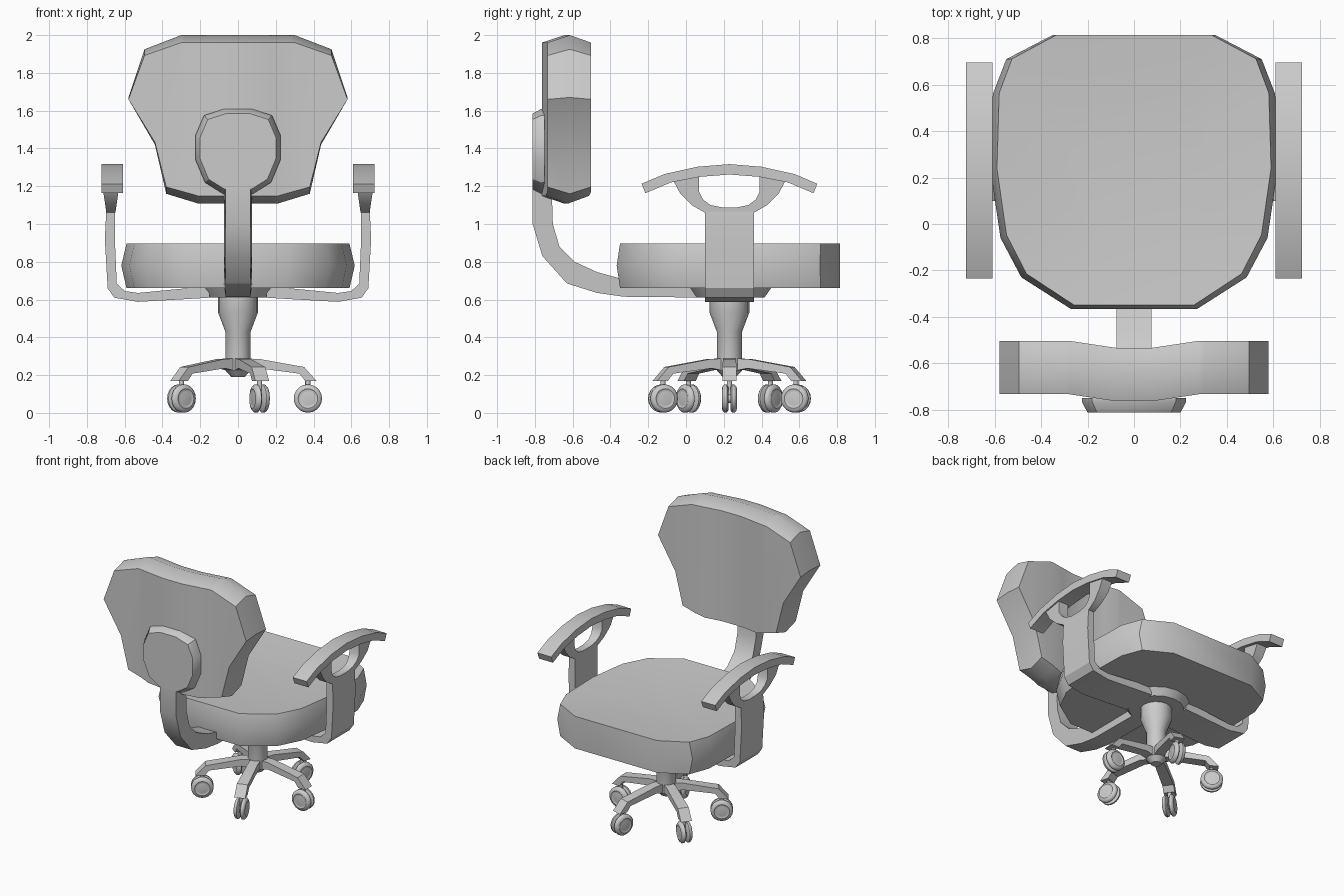
import bpy, bmesh
from math import sin, cos, pi, radians
from mathutils import Matrix

if "Cube" in bpy.data.objects:
    bpy.data.objects.remove(bpy.data.objects["Cube"])

HUB_Y = 0.23


def loft(bm, rings):
    """Skin closed rings of equal length and cap both ends."""
    vs = [[bm.verts.new(p) for p in r] for r in rings]
    n = len(rings[0])
    for a, b in zip(vs, vs[1:]):
        for i in range(n):
            j = (i + 1) % n
            bm.faces.new((a[i], a[j], b[j], b[i]))
    bm.faces.new(vs[0])
    bm.faces.new(vs[-1])
    return [v for r in vs for v in r]


def lathe(bm, profile, n, axis='z'):
    """Profile of (radius, height) turned about z or y."""
    rings = []
    for r, h in profile:
        c = [(r * cos(2 * pi * i / n), r * sin(2 * pi * i / n)) for i in range(n)]
        rings.append([(a, b, h) if axis == 'z' else (a, h, b) for a, b in c])
    return loft(bm, rings)


def finish(name, bm, mirror=False, angle=30):
    bmesh.ops.recalc_face_normals(bm, faces=bm.faces)
    me = bpy.data.meshes.new(name)
    bm.to_mesh(me)
    bm.free()
    ob = bpy.data.objects.new(name, me)
    bpy.context.collection.objects.link(ob)
    bpy.ops.object.select_all(action='DESELECT')
    ob.select_set(True)
    bpy.context.view_layer.objects.active = ob
    bpy.ops.object.shade_smooth_by_angle(angle=radians(angle))
    if mirror:
        m = ob.modifiers.new("Mirror", 'MIRROR')
        m.use_mirror_merge = False
    return ob


def sym(half):
    """Full outline from its right half."""
    return half + [(-x, y) for x, y in reversed(half)]


def side_prism(bm, prof, x0, x1):
    return loft(bm, [[(x, y, z) for y, z in prof] for x in (x0, x1)])


# seat cushion, widest at mid height, top slightly dished
seat = sym([(0.35, 0.814), (0.55, 0.71), (0.608, 0.56), (0.618, 0.23),
            (0.575, -0.06), (0.485, -0.23), (0.27, -0.367)])
bm = bmesh.new()
loft(bm, [[(x * s, c + (y - c) * t, z) for x, y in seat]
          for z, s, t, c in ((0.66, 0.955, 0.985, 0.814), (0.78, 1, 1, 0.814),
                             (0.896, 0.955, 0.985, 0.814), (0.872, 0.5, 0.5, 0.23))])
finish("seat", bm, angle=38)

# backrest, gently bowed backwards in the middle
back = sym([(0.30, 2.0), (0.495, 1.925), (0.58, 1.67), (0.44, 1.42),
            (0.38, 1.16), (0.21, 1.108)])
bm = bmesh.new()
loft(bm, [[(x, y, 1.56 + (z - 1.56) * s) for x, z in back]
          for y, s in ((-0.733, 0.91), (-0.615, 1), (-0.503, 0.91))])
for x in (-0.28, -0.18, -0.08, 0.08, 0.18, 0.28):
    bmesh.ops.bisect_plane(bm, geom=bm.verts[:] + bm.edges[:] + bm.faces[:],
                           plane_co=(x, 0, 0), plane_no=(1, 0, 0))
for v in bm.verts:
    v.co.y -= 0.03 * min(1, max(0, (0.28 - abs(v.co.x)) / 0.2))
finish("backrest", bm, angle=42)

# rounded plate behind the backrest
plate = sym([(0.07, 1.61), (0.18, 1.575), (0.225, 1.47), (0.225, 1.34),
             (0.175, 1.22), (0.08, 1.16)])
bm = bmesh.new()
loft(bm, [[(x * s, y, 1.38 + (z - 1.38) * s) for x, z in plate]
          for y, s in ((-0.75, 1), (-0.765, 1), (-0.812, 0.89))])
finish("back_plate", bm)

# curved stem from the plate to below the seat, narrower on its outer side
outer = [(-0.812, 1.21), (-0.812, 1.0), (-0.76, 0.83), (-0.63, 0.685), (-0.47, 0.635),
         (-0.33, 0.615), (0.15, 0.61)]
inner = [(0.15, 0.66), (-0.34, 0.69), (-0.36, 0.715), (-0.47, 0.745), (-0.59, 0.80),
         (-0.67, 0.88), (-0.705, 1.0), (-0.71, 1.16), (-0.75, 1.21)]
bm = bmesh.new()
loft(bm, [[(s * 0.065, y, z) for y, z in outer] + [(s * 0.075, y, z) for y, z in inner]
          for s in (-1, 1)])
finish("back_stem", bm)

# mount under the seat
bm = bmesh.new()
lathe(bm, [(0.185, 0.61), (0.22, 0.66)], 16)
finish("seat_mount", bm).location.y = HUB_Y

# arm brackets: bent bar running out from the mount and up
bar = [(0.15, 0.61), (0.35, 0.598), (0.53, 0.588), (0.655, 0.61), (0.69, 0.66),
       (0.705, 0.92), (0.697, 1.08), (0.65, 1.08), (0.652, 0.92), (0.642, 0.685),
       (0.60, 0.645), (0.53, 0.635), (0.27, 0.66), (0.15, 0.66)]
bm = bmesh.new()
loft(bm, [[(x, y, z) for x, z in bar] for y in (0.10, 0.36)])
finish("arm_bracket", bm, mirror=True)

# forks that carry the arm pads, flaring towards the top
half = [(0.13, 1.06), (0.20, 1.10), (0.26, 1.16), (0.30, 1.235), (0.16, 1.255),
        (0.16, 1.17), (0.14, 1.13), (0.10, 1.10), (0.04, 1.088)]
fork = [(HUB_Y + a, z) for a, z in sym(half)]
bm = bmesh.new()
for v in side_prism(bm, fork, -1, 1):
    t = min(1, (v.co.z - 1.06) / 0.11)
    v.co.x = 0.673 + v.co.x * (0.024 + 0.016 * t)
finish("arm_fork", bm, mirror=True)

# arched arm pads
top = [(0.465, 1.213), (0.345, 1.264), (0.17, 1.303), (0, 1.317)]
low = [(0, 1.262), (0.155, 1.25), (0.31, 1.22), (0.445, 1.163)]
pad = top + [(-a, z) for a, z in top[-2::-1]] + [(-a, z) for a, z in low[:0:-1]] + low
bm = bmesh.new()
side_prism(bm, [(HUB_Y + a, z) for a, z in pad], 0.61, 0.723)
finish("arm_pad", bm, mirror=True)

# gas column
bm = bmesh.new()
lathe(bm, [(0.035, 0.19), (0.067, 0.225), (0.067, 0.43), (0.105, 0.53), (0.105, 0.61)], 16)
finish("column", bm).location.y = HUB_Y

# five legs, each with a twin-wheel caster
leg = [(0.0, 0.288), (0.11, 0.286), (0.35, 0.243), (0.415, 0.17), (0.355, 0.17),
       (0.325, 0.208), (0.11, 0.236), (0.0, 0.215)]
tyre = [(0.062, 0.006), (0.075, 0.014), (0.075, 0.026), (0.065, 0.036),
        (0.052, 0.040), (0.046, 0.036), (0.035, 0.038)]
for k in range(5):
    place = Matrix.Translation((0, HUB_Y, 0)) @ Matrix.Rotation(2 * pi * k / 5, 4, 'Z')
    bm = bmesh.new()
    loft(bm, [[(r, s * (0.038 if r > 0.3 else 0.034), z) for r, z in leg] for s in (-1, 1)])
    finish("base_leg", bm).matrix_world = place
    bm = bmesh.new()
    for s in (-1, 1):
        lathe(bm, [(r, s * t) for r, t in tyre], 20, 'y')
    lathe(bm, [(0.025, -0.01), (0.025, 0.01)], 10, 'y')
    lathe(bm, [(0.014, 0.0), (0.014, 0.11)], 10)
    finish("caster", bm, angle=50).matrix_world = place @ Matrix.Translation((0.37, 0, 0.076))
